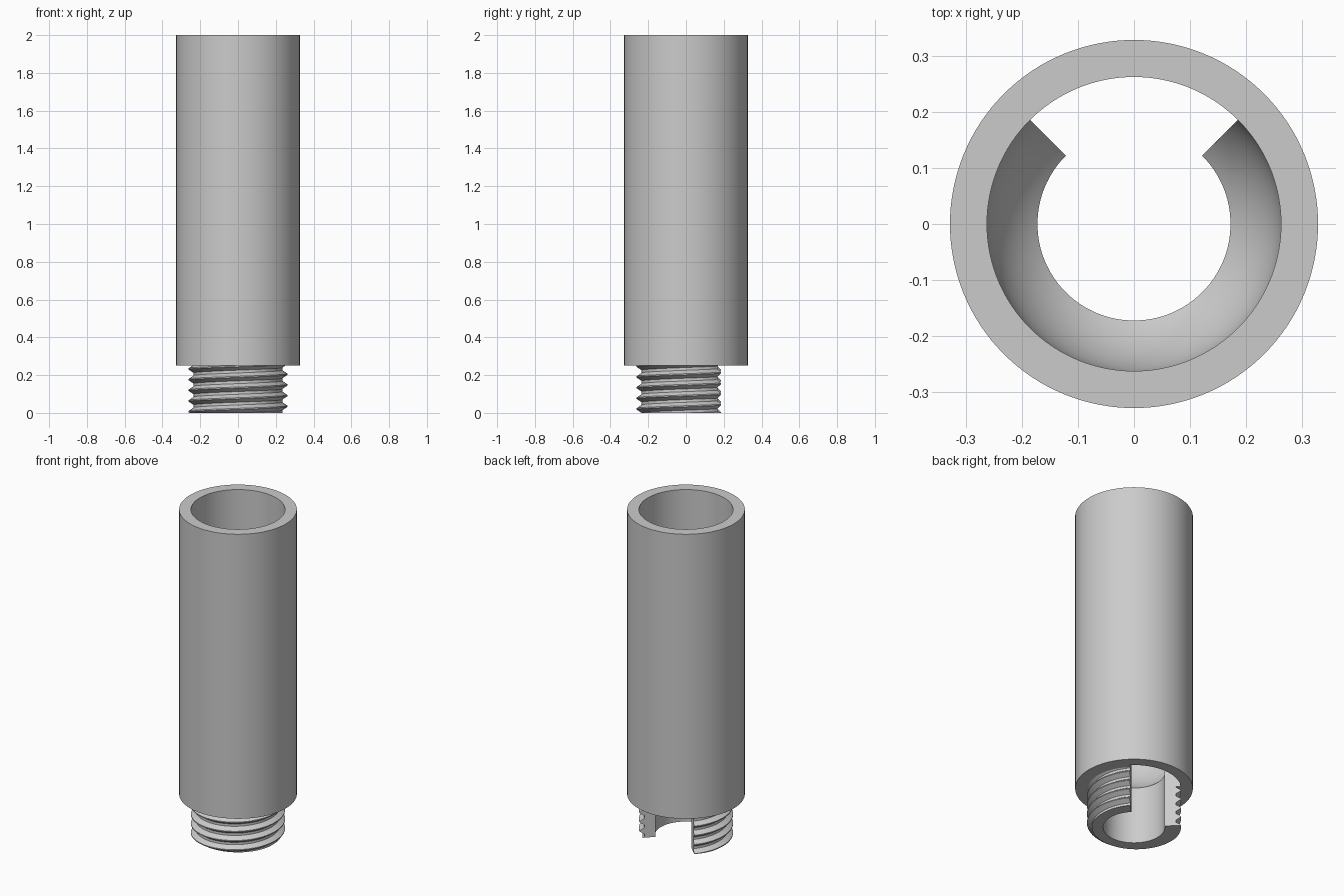
import bpy, bmesh, math
from math import sin, cos, pi, radians

cube = bpy.data.objects.get("Cube")
if cube:
    bpy.data.objects.remove(cube, do_unlink=True)

grey = bpy.data.materials.new("plain grey")
grey.use_nodes = True
GREY = (0.6, 0.6, 0.6, 1)
grey.diffuse_color = GREY
grey.node_tree.nodes["Principled BSDF"].inputs["Base Color"].default_value = GREY

OUTER, INNER, BORE = 0.328, 0.262, 0.172
SHOULDER, TOP = 0.25, 2.0
CORE, PITCH, PHASE = 0.235, 0.0565, 0.007
HALF_ROOT, HALF_CREST = 0.021, 0.003
BOWL_Z = 0.55


def sweep(name, profile, start, end, steps):
    """Sweep a closed (radius, z) profile, given per angle, around z."""
    bm = bmesh.new()
    full = end - start > 2 * pi - 0.001
    rings = []
    for i in range(steps if full else steps + 1):
        a = start + (end - start) * i / steps
        rings.append([bm.verts.new((r * cos(a), r * sin(a), z)) for r, z in profile(a)])
    n = len(rings[0])
    for i in range(steps):
        a, b = rings[i], rings[(i + 1) % len(rings)]
        for j in range(n):
            k = (j + 1) % n
            bm.faces.new((a[j], b[j], b[k], a[k]))
    if not full:
        bm.faces.new(rings[0])
        bm.faces.new(rings[-1][::-1])
    bmesh.ops.remove_doubles(bm, verts=bm.verts, dist=0.00002)
    bmesh.ops.recalc_face_normals(bm, faces=bm.faces)
    mesh = bpy.data.meshes.new(name)
    bm.to_mesh(mesh)
    bm.free()
    mesh.materials.append(grey)
    obj = bpy.data.objects.new(name, mesh)
    bpy.context.collection.objects.link(obj)
    bpy.ops.object.select_all(action='DESELECT')
    obj.select_set(True)
    bpy.context.view_layer.objects.active = obj
    bpy.ops.object.shade_smooth_by_angle(angle=radians(25))
    return obj


def crest_height(a):
    return PHASE + PITCH * (a - pi) / (2 * pi)


def thread_radius(z, a):
    d = (z - crest_height(a)) % PITCH
    d = min(d, PITCH - d)
    t = (HALF_ROOT - d) / (HALF_ROOT - HALF_CREST)
    return CORE + (INNER - CORE) * max(0, min(1, t))


# Threaded neck with a bowl-shaped seat and a straight bore
def neck_profile(a):
    points = []
    for k in range(-2, 7):
        for d in (-HALF_ROOT, -HALF_CREST, HALF_CREST, HALF_ROOT):
            z = min(SHOULDER, max(0, crest_height(a) + k * PITCH + d))
            points.append((thread_radius(z, a), z))
    points += [(INNER, SHOULDER), (INNER, BOWL_Z)]
    limit = math.acos(BORE / INNER)
    for i in range(1, 17):
        t = limit * i / 16
        points.append((INNER * cos(t), BOWL_Z - INNER * sin(t)))
    points.append((BORE, 0))
    return points


# Main barrel
def barrel_profile(a):
    return [(INNER, SHOULDER), (OUTER, SHOULDER), (OUTER, TOP), (INNER, TOP)]


sweep("barrel", barrel_profile, 0, 2 * pi, 128)
# The neck is open over the back quarter
sweep("threaded_neck", neck_profile, radians(135), radians(405), 96)
